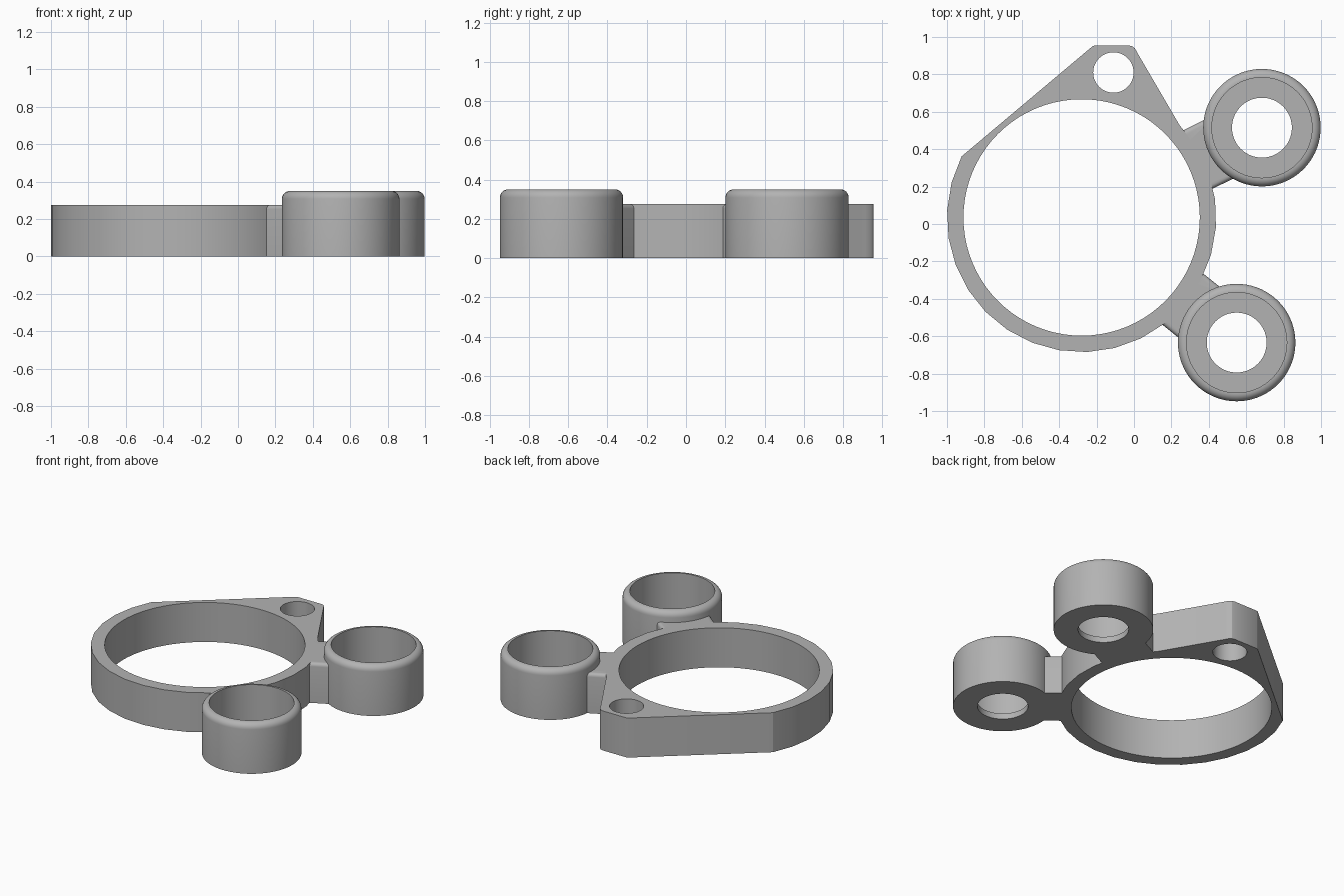
import bpy, bmesh, math
from mathutils import Vector

if "Cube" in bpy.data.objects:
    bpy.data.objects.remove(bpy.data.objects["Cube"])

GREY = bpy.data.materials.new("plain grey")
GREY.diffuse_color = (0.45, 0.45, 0.45, 1)
GREY.use_nodes = True
GREY.node_tree.nodes["Principled BSDF"].inputs["Base Color"].default_value = GREY.diffuse_color

RING = Vector((-0.28, 0.035))   # ring centre
H = 0.275                       # plate height


def finish(bm, name):
    bmesh.ops.recalc_face_normals(bm, faces=bm.faces)
    me = bpy.data.meshes.new(name)
    bm.to_mesh(me)
    bm.free()
    ob = bpy.data.objects.new(name, me)
    bpy.context.collection.objects.link(ob)
    me.materials.append(GREY)
    return ob


def smooth(ob, deg=25):
    bpy.ops.object.select_all(action='DESELECT')
    ob.select_set(True)
    bpy.context.view_layer.objects.active = ob
    bpy.ops.object.shade_smooth_by_angle(angle=math.radians(deg))


def arc(c, r, a0, a1, n):
    return [(c[0] + r * math.cos(a0 + (a1 - a0) * i / n),
             c[1] + r * math.sin(a0 + (a1 - a0) * i / n)) for i in range(n + 1)]


def prism(pts, z0, z1):
    bm = bmesh.new()
    f = bm.faces.new([bm.verts.new((x, y, z0)) for x, y in pts])
    ext = bmesh.ops.extrude_face_region(bm, geom=[f])
    top = [v for v in ext["geom"] if isinstance(v, bmesh.types.BMVert)]
    bmesh.ops.translate(bm, verts=top, vec=(0, 0, z1 - z0))
    return bm


def cut_hole(ob, c, r, n):
    pts = arc(c, r, 0, math.tau * (n - 1) / n, n - 1)
    cutter = finish(prism(pts, -0.1, H + 0.1), "hole_cutter")
    mod = ob.modifiers.new("hole", 'BOOLEAN')
    mod.operation, mod.object, mod.solver = 'DIFFERENCE', cutter, 'EXACT'
    bpy.context.view_layer.objects.active = ob
    bpy.ops.object.modifier_apply(modifier=mod.name)
    bpy.data.objects.remove(cutter)


# Main ring with its pointed mounting tab, pierced by the large and small holes
outline = arc(RING, 0.72, math.radians(153), math.radians(403.5), 21)
outline += [(0.018, 0.915), (0.006, 0.938), (-0.008, 0.95), (-0.03, 0.955),
            (-0.21, 0.955), (-0.222, 0.95)]
ring = finish(prism(outline, 0, H), "ring_with_tab")
cut_hole(ring, RING, 0.632, 80)
cut_hole(ring, (-0.11, 0.81), 0.108, 40)
smooth(ring)


# Cup: lathed profile with rounded rim and a hole in its floor
def cup(name, c):
    prof = [(0.16, 0), (0.314, 0)]
    prof += arc((0.272, 0.308), 0.042, 0, math.pi / 2, 6)
    prof += [(0.268, 0.35), (0.268, 0.04), (0.16, 0.04)]
    bm = bmesh.new()
    vs = [bm.verts.new((r, 0, z)) for r, z in prof]
    es = [bm.edges.new((vs[i], vs[(i + 1) % len(vs)])) for i in range(len(vs))]
    bmesh.ops.spin(bm, geom=vs + es, cent=(0, 0, 0), axis=(0, 0, 1),
                   angle=math.tau, steps=72, use_merge=True)
    bmesh.ops.remove_doubles(bm, verts=bm.verts, dist=1e-5)
    ob = finish(bm, name)
    ob.location = (c[0], c[1], 0)
    smooth(ob)


# Arm: bridges ring and cup, curved ends, rounded upper side edges
def arm(name, c, w=0.175):
    d = Vector(c) - RING
    L, ang = d.length, math.atan2(d.y, d.x)
    a, b = math.asin(w / 0.69), math.asin(w / 0.295)
    pts = arc((0, 0), 0.69, a, -a, 10)
    pts += arc((L, 0), 0.295, math.pi + b, math.pi - b, 12)
    bm = prism(pts, 0, H)
    bm.edges.ensure_lookup_table()
    side = [e for e in bm.edges
            if all(v.co.z > H - 0.01 and abs(abs(v.co.y) - w) < 1e-4 for v in e.verts)
            and abs(e.verts[0].co.y - e.verts[1].co.y) < 1e-4]
    bmesh.ops.bevel(bm, geom=side, offset=0.022, segments=4, profile=0.5, affect='EDGES')
    ob = finish(bm, name)
    ob.location = (RING.x, RING.y, 0)
    ob.rotation_euler.z = ang
    smooth(ob, 30)


for tag, c in (("back", (0.684, 0.515)), ("front", (0.549, -0.634))):
    cup(tag + "_cup", c)
    arm(tag + "_arm", c)
